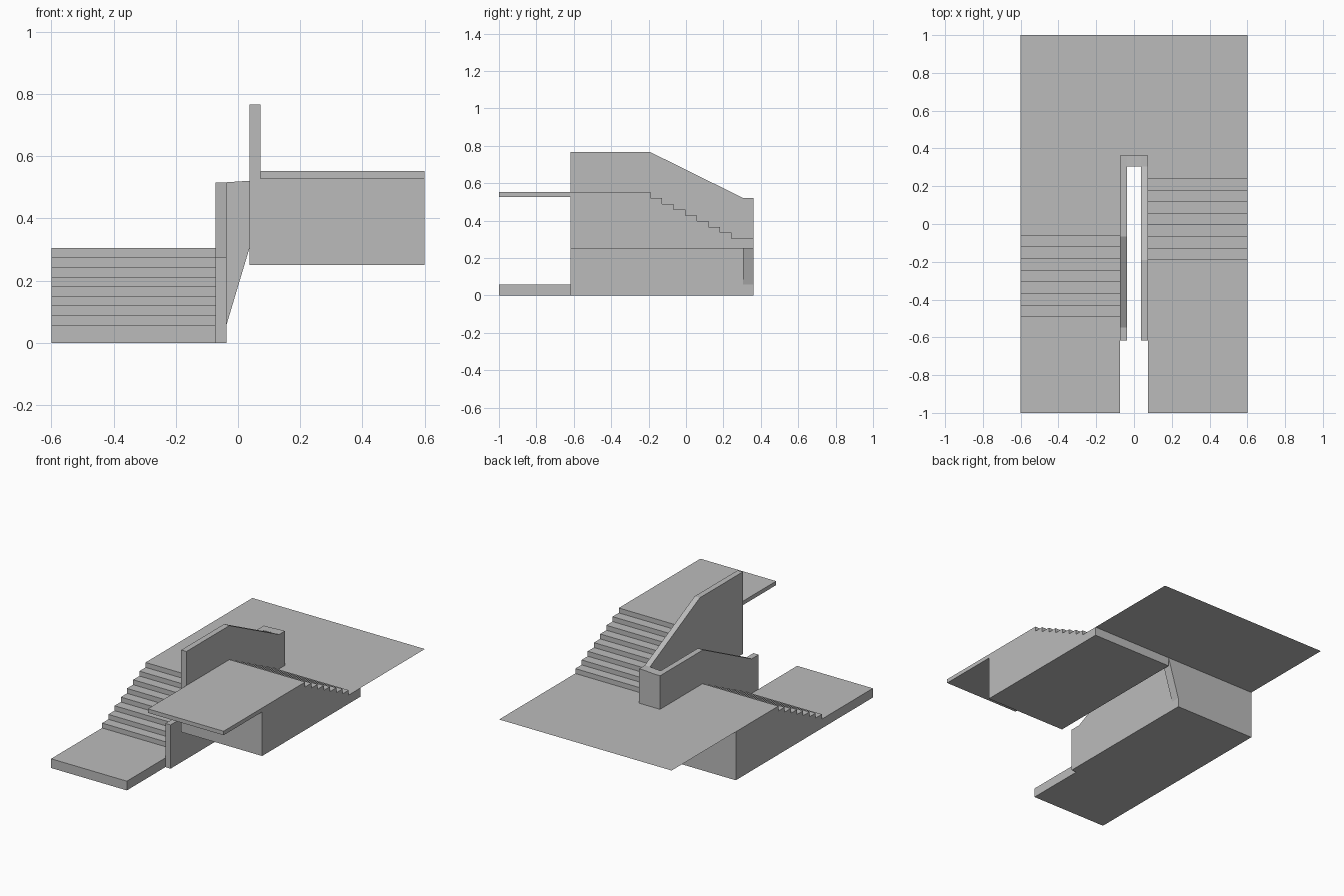
import bpy
import bmesh

cube = bpy.data.objects.get("Cube")
if cube:
    bpy.data.objects.remove(cube, do_unlink=True)

concrete = bpy.data.materials.new("concrete_grey")
concrete.use_nodes = True
GREY = (0.5, 0.5, 0.5, 1)
concrete.diffuse_color = GREY
concrete.node_tree.nodes["Principled BSDF"].inputs["Base Color"].default_value = GREY

# Shared dimensions
SIDE, WALL_OUT, WALL_IN = 0.6, 0.073, 0.037
FRONT, BACK, WALL_FRONT, TURN = -1.0, 0.362, -0.617, 0.305
LOW, MID, HIGH = 0.058, 0.305, 0.552
STEPS, RUN = 8, 0.0617
RISE = (MID - LOW) / STEPS


def prism(name, points, start, end, axis="x"):
    """Extrude a 2D outline along x (points are y, z) or along y (points are x, z)."""
    bm = bmesh.new()
    place = (lambda d, p: (d, p[0], p[1])) if axis == "x" else (lambda d, p: (p[0], d, p[1]))
    rings = [[bm.verts.new(place(d, p)) for p in points] for d in (start, end)]
    n = len(points)
    bm.faces.new(rings[0])
    bm.faces.new(rings[1][::-1])
    for i in range(n):
        j = (i + 1) % n
        bm.faces.new((rings[0][i], rings[1][i], rings[1][j], rings[0][j]))
    bmesh.ops.recalc_face_normals(bm, faces=bm.faces)
    return finish(name, bm)


def finish(name, bm):
    mesh = bpy.data.meshes.new(name)
    bm.to_mesh(mesh)
    bm.free()
    mesh.materials.append(concrete)
    obj = bpy.data.objects.new(name, mesh)
    bpy.context.collection.objects.link(obj)
    return obj


def steps(y, z, direction):
    """Outline of a climbing run of steps beginning at the foot of the first riser."""
    points = []
    for i in range(STEPS):
        edge = y + direction * RUN * i
        points += [(edge, z + RISE * i), (edge, z + RISE * (i + 1))]
    return points


# Lower flight, with its entrance landing
prism("lower_flight",
      [(FRONT, 0), (FRONT, LOW)] + steps(-0.493, LOW, 1) + [(BACK, MID), (BACK, 0)],
      -SIDE, -WALL_OUT)

# Upper flight, with its thin exit landing
prism("upper_flight",
      [(BACK, 0.25), (BACK, MID)] + steps(0.243, MID, -1)
      + [(FRONT, HIGH), (FRONT, 0.527), (WALL_FRONT, 0.527), (WALL_FRONT, 0.25)],
      WALL_OUT, SIDE)

# Parapet walls beside each flight
prism("lower_parapet",
      [(WALL_FRONT, 0), (WALL_FRONT, 0.275), (-0.548, 0.275), (-0.066, 0.516),
       (BACK, 0.516), (BACK, 0)],
      -WALL_OUT, -WALL_IN)
prism("upper_parapet",
      [(WALL_FRONT, 0.25), (WALL_FRONT, 0.766), (-0.19, 0.766), (TURN, 0.521),
       (BACK, 0.521), (BACK, 0.25)],
      WALL_IN, WALL_OUT)

# Short wall joining the two parapets at the turn
prism("parapet_turn",
      [(-WALL_IN, LOW), (-WALL_IN, 0.516), (WALL_IN, 0.521), (WALL_IN, MID)],
      TURN, BACK, axis="y")

# Thin middle landing
bm = bmesh.new()
bm.faces.new([bm.verts.new((x, y, MID)) for x, y in
              ((-SIDE, BACK), (SIDE, BACK), (SIDE, 1), (-SIDE, 1))])
finish("middle_landing", bm)
